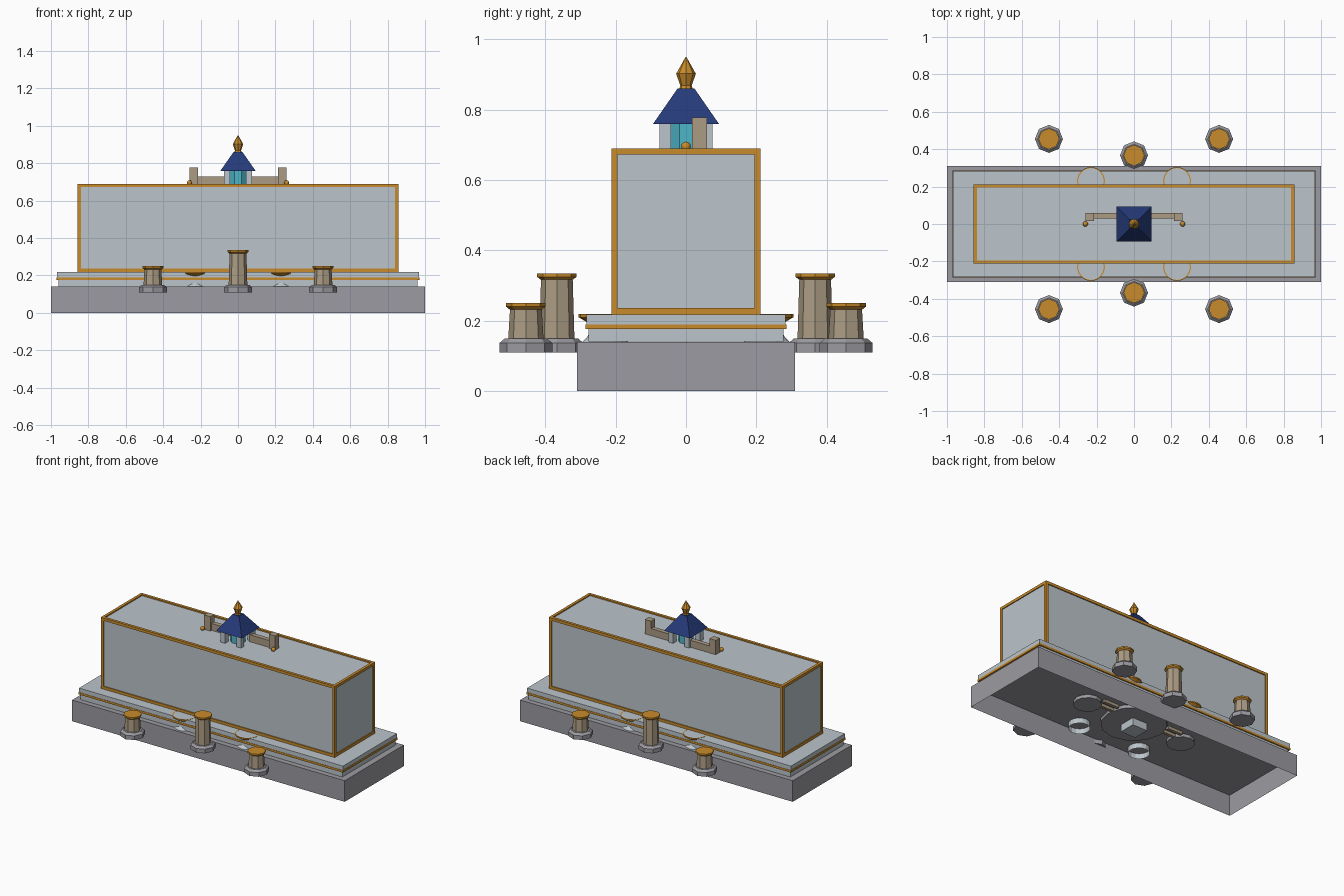
import bpy, bmesh, math
from mathutils import Matrix

old = bpy.data.objects.get("Cube")
if old:
    bpy.data.objects.remove(old, do_unlink=True)


def material(name, r, g, b):
    m = bpy.data.materials.new(name)
    m.use_nodes = True
    m.diffuse_color = (r, g, b, 1)
    m.node_tree.nodes["Principled BSDF"].inputs["Base Color"].default_value = (r, g, b, 1)
    return m


GREY = material("grey stone", 0.33, 0.33, 0.36)
PALE = material("pale blue stone", 0.50, 0.56, 0.60)
GOLD = material("gold", 0.58, 0.26, 0.025)
TAN = material("tan stone", 0.41, 0.33, 0.23)
NAVY = material("navy roof", 0.018, 0.042, 0.19)
TEAL = material("teal glass", 0.076, 0.47, 0.58)


def finish(name, bm, mat, smooth=False):
    bmesh.ops.recalc_face_normals(bm, faces=bm.faces)
    mesh = bpy.data.meshes.new(name)
    bm.to_mesh(mesh)
    bm.free()
    mesh.materials.append(mat)
    for p in mesh.polygons:
        p.use_smooth = smooth
    ob = bpy.data.objects.new(name, mesh)
    bpy.context.collection.objects.link(ob)
    return ob


def add_box(bm, xs, ys, zs):
    """Add a box spanning three (low, high) ranges."""
    spans = (xs, ys, zs)
    mid = [(a + b) / 2 for a, b in spans]
    size = [abs(b - a) for a, b in spans]
    mat = Matrix.Translation(mid) @ Matrix.Diagonal((*size, 1))
    return bmesh.ops.create_cube(bm, size=1, matrix=mat)["verts"]


def box(name, xs, ys, zs, mat):
    bm = bmesh.new()
    add_box(bm, xs, ys, zs)
    return finish(name, bm, mat)


def lathe(name, profile, sides, x, y, mat, caps=True, turn=0):
    """Stack rings of (radius, height) into a faceted turned solid."""
    bm = bmesh.new()
    rings = []
    for r, z in profile:
        rings.append([bm.verts.new((x + r * math.cos(turn + math.tau * i / sides),
                                    y + r * math.sin(turn + math.tau * i / sides), z))
                      for i in range(sides)])
    for lo, hi in zip(rings, rings[1:]):
        for i in range(sides):
            j = (i + 1) % sides
            bm.faces.new((lo[i], lo[j], hi[j], hi[i]))
    if caps:
        bm.faces.new(rings[0][::-1])
        bm.faces.new(rings[-1])
    return finish(name, bm, mat)


# Base: hollow slab, open underneath
bm = bmesh.new()
add_box(bm, (-1, 1), (-0.31, 0.31), (0, 0.14))
bm.faces.ensure_lookup_table()
bottom = [f for f in bm.faces if f.calc_center_median().z < 0.01]
bmesh.ops.delete(bm, geom=bottom, context='FACES')
finish("base", bm, GREY)

# Stepped plinth with a gold band
box("plinth_lower", (-0.96, 0.96), (-0.277, 0.277), (0.141, 0.176), PALE)
box("plinth_band", (-0.97, 0.97), (-0.285, 0.285), (0.176, 0.19), GOLD)
box("plinth_upper", (-0.968, 0.968), (-0.283, 0.283), (0.19, 0.218), PALE)

# Main block with gold bars along all twelve edges
box("main_block", (-0.852, 0.852), (-0.205, 0.205), (0.218, 0.682), PALE)
X, Y, B, T, W = 0.858, 0.212, 0.218, 0.69, 0.018
bm = bmesh.new()
for s in (-1, 1):
    for t in (-1, 1):
        xr = (s * (X - W), s * X)
        yr = (t * (Y - W), t * Y)
        zr = (B, B + W) if t < 0 else (T - W, T)
        add_box(bm, xr, yr, (B, T))
        add_box(bm, (-X, X), (s * (Y - W), s * Y), zr)
        add_box(bm, xr, (-Y, Y), zr)
finish("block_frame", bm, GOLD)


# Free-standing octagonal columns
def column(name, x, y, top):
    lathe(name + "_foot", [(0.075, 0.11), (0.075, 0.137), (0.06, 0.15)], 8, x, y, GREY)
    lathe(name + "_shaft", [(0.05, 0.15), (0.045, top - 0.015)], 8, x, y, TAN)
    lathe(name + "_cap", [(0.046, top - 0.018), (0.056, top - 0.01), (0.056, top)], 8, x, y, GOLD)


for side, t in (("front", -1), ("back", 1)):
    column(side + "_middle_column", 0, t * 0.367, 0.335)
    for hand, s in (("right", -1), ("left", 1)):
        column(f"{side}_{hand}_column", s * 0.455, t * 0.455, 0.25)
        # Fountain bowls let into the plinth
        name, x, y = f"{side}_{hand}_fountain", s * 0.23, t * 0.23
        lathe(name + "_foot", [(0.065, 0.105), (0.065, 0.14), (0.05, 0.155), (0.03, 0.19)],
              16, x, y, PALE, caps=False)
        lathe(name + "_bowl", [(0.03, 0.185), (0.055, 0.198), (0.075, 0.21), (0.075, 0.219),
                               (0.069, 0.219), (0.069, 0.214)], 16, x, y, GOLD)
        lathe(name + "_water", [(0.069, 0.212), (0.069, 0.2185)], 16, x, y, PALE)

# Roof pavilion
for s in (-1, 1):
    for t in (-1, 1):
        box("pavilion_post", (s * 0.042, s * 0.075), (t * 0.042, t * 0.075), (0.68, 0.762), PALE)
lathe("pavilion_core", [(0.047, 0.68), (0.047, 0.762)], 8, 0, 0, TEAL, turn=math.pi / 8)
q = math.sqrt(2)
lathe("pavilion_roof", [(0.094 * q, 0.759), (0.024 * q, 0.86)], 4, 0, 0, NAVY, turn=math.pi / 4)
lathe("finial", [(0.02, 0.858), (0.016, 0.868), (0.028, 0.902), (0.001, 0.95)], 8, 0, 0, GOLD)

# Low walls reaching out from the pavilion
for hand, s in (("right", -1), ("left", 1)):
    box(hand + "_wing_wall", (s * 0.06, s * 0.22), (0.03, 0.06), (0.68, 0.728), TAN)
    box(hand + "_wing_post", (s * 0.215, s * 0.26), (0.017, 0.06), (0.68, 0.777), TAN)
    bm = bmesh.new()
    bmesh.ops.create_uvsphere(bm, u_segments=10, v_segments=6, radius=0.014,
                              matrix=Matrix.Translation((s * 0.26, 0, 0.695)))
    finish(hand + "_wing_ball", bm, GOLD, smooth=True)
    # Footings and rails under the slab
    lathe(hand + "_footing", [(0.085, 0.118), (0.085, 0.139)], 12, s * 0.36, 0, GREY)
    for y in (0.02, 0.07):
        box(hand + "_under_rail", (s * 0.19, s * 0.3), (y, y + 0.02), (0.12, 0.139), TAN)

# Central footing under the slab
lathe("centre_footing", [(0.2, 0.118), (0.2, 0.139)], 12, 0, 0, GREY)
box("centre_pier", (-0.055, 0.055), (-0.055, 0.055), (0.07, 0.12), PALE)
